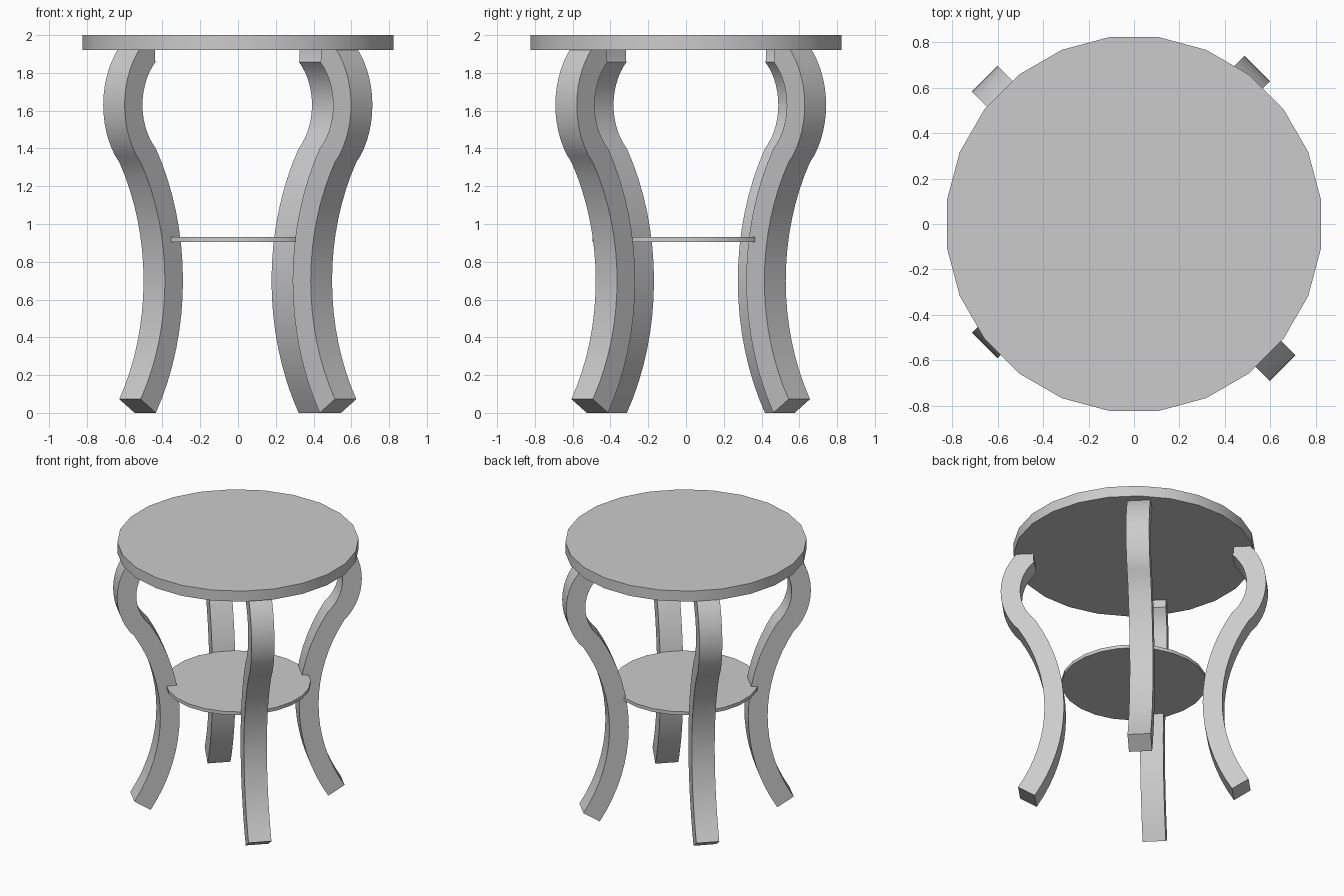
import bpy, bmesh, math
from mathutils import Matrix, Vector

cube = bpy.data.objects.get("Cube")
if cube:
    bpy.data.objects.remove(cube, do_unlink=True)

grey = bpy.data.materials.new("plain grey")
grey.use_nodes = True
colour = (0.6, 0.6, 0.6, 1)
grey.diffuse_color = colour
grey.node_tree.nodes["Principled BSDF"].inputs["Base Color"].default_value = colour


def finish(name, bm):
    bmesh.ops.recalc_face_normals(bm, faces=bm.faces)
    mesh = bpy.data.meshes.new(name)
    bm.to_mesh(mesh)
    bm.free()
    mesh.materials.append(grey)
    obj = bpy.data.objects.new(name, mesh)
    bpy.context.collection.objects.link(obj)
    bpy.ops.object.select_all(action='DESELECT')
    obj.select_set(True)
    bpy.context.view_layer.objects.active = obj
    bpy.ops.object.shade_smooth_by_angle(angle=math.radians(30))
    return obj


def disc(name, radius, bottom, top):
    """Round board with a flat facet facing each axis."""
    bm = bmesh.new()
    turn = Matrix.Translation((0, 0, (bottom + top) / 2)) @ Matrix.Rotation(math.pi / 24, 4, 'Z')
    bmesh.ops.create_cone(bm, cap_ends=True, segments=24, radius1=radius,
                          radius2=radius, depth=top - bottom, matrix=turn)
    return finish(name, bm)


def arc(centre, radius, start, end, steps):
    angles = [math.radians(start + (end - start) * i / steps) for i in range(steps + 1)]
    return [(centre[0] + radius * math.cos(a), centre[1] + radius * math.sin(a)) for a in angles]


# Boards
disc("table_top", 0.83, 1.92, 2.0)
disc("lower_shelf", 0.5, 0.905, 0.93)

# Leg side profile as (radial, height) pairs: lower sweep then upper bulge
REACH, HALF_WIDTH = 0.854, 0.08
low, high = (1.726, 0.7), (0.405, 1.63)
outer = arc(low, 1.174, 212.3, 147.7, 16) + arc(high, 0.449, -42.6, 43, 14)[1:]
inner = arc(low, 1.309, 212.3, 147.7, 16) + arc(high, 0.315, -46.9, 46.5, 14)[1:]
outer.append((0.628, 1.95))   # squared end tucked into the top
inner.append((0.628, 1.87))


def leg(name, x, y):
    """Box-section leg whose widest outer point sits at x, y."""
    angle = math.atan2(math.copysign(1, y), math.copysign(1, x))
    place = Matrix.Translation((x, y, 0)) @ Matrix.Rotation(angle, 4, 'Z')
    bm = bmesh.new()
    rings = []
    for (ro, zo), (ri, zi) in zip(outer, inner):
        corners = [(ro, -HALF_WIDTH, zo), (ro, HALF_WIDTH, zo),
                   (ri, HALF_WIDTH, zi), (ri, -HALF_WIDTH, zi)]
        rings.append([bm.verts.new(place @ Vector((r - REACH, t, z))) for r, t, z in corners])
    for a, b in zip(rings, rings[1:]):
        for i in range(4):
            j = (i + 1) % 4
            bm.faces.new((a[i], a[j], b[j], b[i]))
    bm.faces.new(rings[0])
    bm.faces.new(rings[-1])
    return finish(name, bm)


leg("front_left_leg", 0.655, -0.635)
leg("front_right_leg", -0.657, -0.535)
leg("back_left_leg", 0.543, 0.685)
leg("back_right_leg", -0.657, 0.64)
